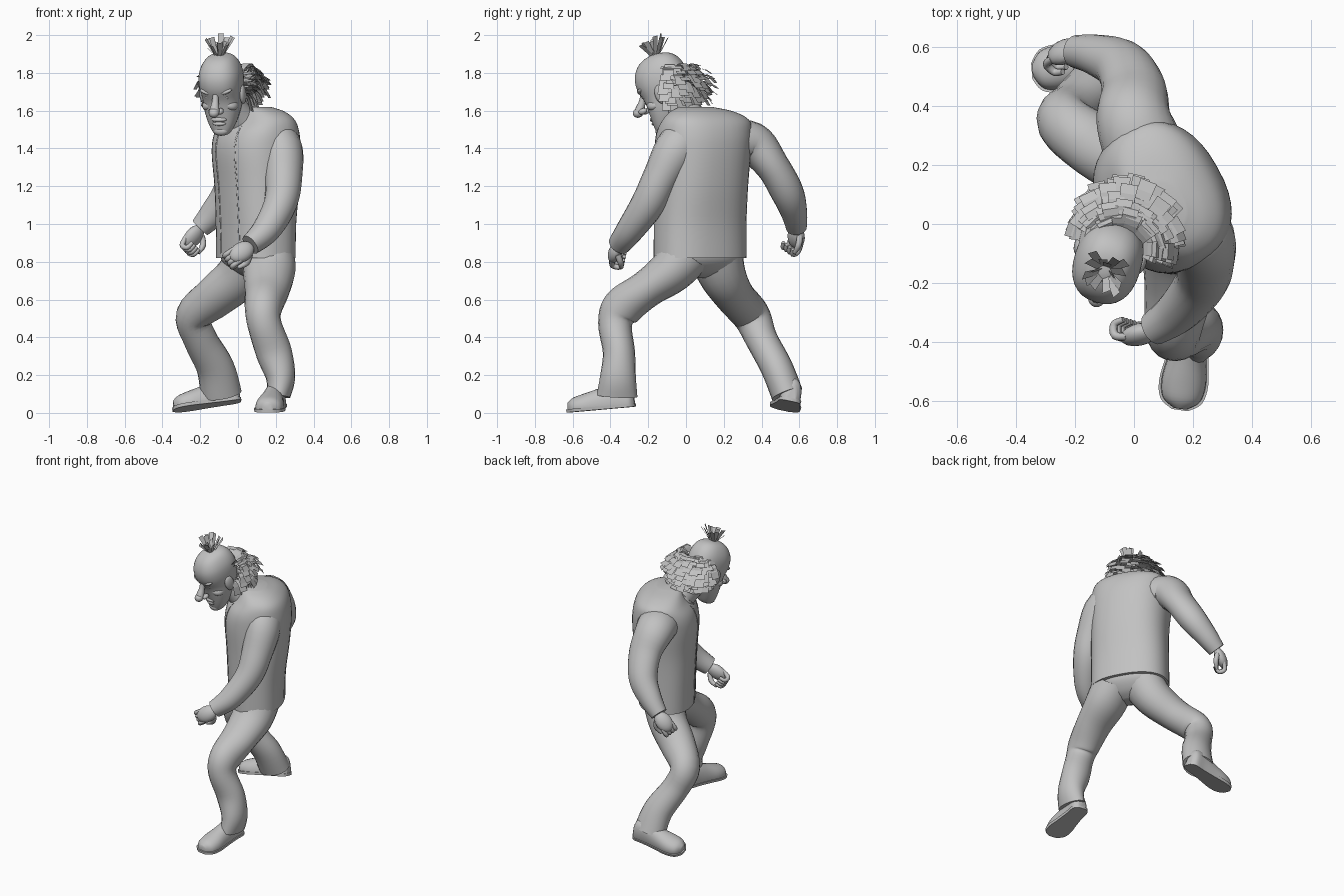
import bpy, bmesh, math, random
from math import sin, cos, pi, radians
from mathutils import Vector, Matrix

random.seed(4)
cube = bpy.data.objects.get("Cube")
if cube:
    bpy.data.objects.remove(cube)

clay = bpy.data.materials.new("clay grey")
clay.use_nodes = True
clay.diffuse_color = (0.54, 0.54, 0.54, 1)
clay.node_tree.nodes["Principled BSDF"].inputs["Base Color"].default_value = clay.diffuse_color


def finish(name, bm, matrix=None, smooth=True):
    bmesh.ops.recalc_face_normals(bm, faces=bm.faces)
    if matrix:
        bm.transform(matrix)
    mesh = bpy.data.meshes.new(name)
    bm.to_mesh(mesh)
    bm.free()
    mesh.materials.append(clay)
    ob = bpy.data.objects.new(name, mesh)
    bpy.context.collection.objects.link(ob)
    if smooth:
        bpy.ops.object.select_all(action='DESELECT')
        ob.select_set(True)
        bpy.context.view_layer.objects.active = ob
        bpy.ops.object.shade_smooth_by_angle(angle=radians(50))
    return ob


def spline(keys, steps=5):
    """Smooth curve through tuples of any length."""
    keys = [Vector(k) for k in keys]
    out = []
    for i in range(len(keys) - 1):
        a, b = keys[max(i - 1, 0)], keys[i]
        c, d = keys[i + 1], keys[min(i + 2, len(keys) - 1)]
        for s in range(steps):
            t = s / steps
            out.append(b + (c - a) * (t / 2) + (a * 2 - b * 5 + c * 4 - d) * (t * t / 2)
                       + (b * 3 - a - c * 3 + d) * (t ** 3 / 2))
    return out + [keys[-1]]


def loft(name, rings, matrix=None):
    """Skin a list of point rings and cap both ends."""
    bm = bmesh.new()
    loops = [[bm.verts.new(p) for p in ring] for ring in rings]
    n = len(loops[0])
    for lo, hi in zip(loops, loops[1:]):
        for i in range(n):
            bm.faces.new((lo[i], lo[(i + 1) % n], hi[(i + 1) % n], hi[i]))
    bm.faces.new(loops[0])
    bm.faces.new(loops[-1])
    return finish(name, bm, matrix)


def tube(name, keys, ref=(1, 0, 0), sides=20, steps=5, matrix=None):
    """Keys are x, y, z, radius along ref, radius across."""
    pts = spline(keys, steps)
    rings = []
    for i, p in enumerate(pts):
        c = Vector(p[:3])
        t = (Vector(pts[min(i + 1, len(pts) - 1)][:3]) - Vector(pts[max(i - 1, 0)][:3])).normalized()
        u = (Vector(ref) - t * t.dot(Vector(ref))).normalized()
        v = t.cross(u)
        rings.append([c + u * cos(a) * p[3] + v * sin(a) * p[4]
                      for a in (2 * pi * k / sides for k in range(sides))])
    return loft(name, rings, matrix)


def ball(name, loc, size, matrix, rot=0):
    bm = bmesh.new()
    bmesh.ops.create_uvsphere(bm, u_segments=18, v_segments=12, radius=1)
    local = Matrix.Translation(loc) @ Matrix.Rotation(rot, 4, 'Y') @ Matrix.Diagonal((*size, 1))
    return finish(name, bm, matrix @ local)


def power(v):
    """Squares off a circle a little."""
    return math.copysign(abs(v) ** .85, v)


# Jacket: stacked rounded rings, twisted away from the front
LEFT, FRONT = Vector((0.49, -0.87, 0)), Vector((-0.87, -0.49, 0))


def body_point(key, a):
    z, cx, cy, w, d = key
    return Vector((cx, cy, z)) + LEFT * power(cos(a)) * w + FRONT * power(sin(a)) * d


torso_keys = spline([(0.82, .095, .075, .255, .18), (1.0, .095, .075, .252, .185),
                     (1.2, .10, .081, .25, .202), (1.38, .096, .088, .256, .214),
                     (1.48, .10, .096, .257, .20), (1.55, .11, .105, .24, .16),
                     (1.595, .105, .085, .175, .12), (1.62, .09, .05, .085, .08)])
angles = [2 * pi * k / 40 for k in range(40)]
loft("jacket", [[body_point(k, a) for a in angles] for k in torso_keys])

# Jacket front edges
for label, ang in (("left", 1.15), ("right", 1.75)):
    edge = [(*body_point(k, ang), .006, .003) for k in torso_keys[:-12]]
    tube("jacket_edge_" + label, edge, LEFT, 8, 1)

# Hips inside the jacket hem
loft("trouser_seat", [[body_point(k, a) for a in angles] for k in spline(
    [(.715, .085, .085, .07, .045), (.745, .09, .085, .16, .10),
     (.81, .095, .077, .225, .155), (.90, .095, .075, .235, .165)])])

# Trouser legs
tube("trouser_leg_left", [(.17, .0, .85, .13, .14), (.165, -.08, .75, .138, .12), (.155, -.21, .655, .12, .10),
                          (.135, -.335, .56, .10, .108), (.14, -.375, .47, .09, .09), (.19, -.355, .32, .095, .085),
                          (.225, -.36, .19, .078, .095), (.215, -.365, .09, .062, .108)])
tube("trouser_leg_right", [(.07, .15, .86, .13, .15), (.005, .195, .725, .125, .125), (-.12, .26, .615, .115, .105),
                           (-.235, .345, .515, .094, .10), (-.2, .40, .39, .09, .085),
                           (-.12, .48, .24, .10, .085), (-.09, .535, .10, .11, .085)])

# Sleeves
tube("sleeve_left", [(.13, .06, 1.45, .11, .11), (.225, -.035, 1.41, .112, .12), (.24, -.13, 1.25, .10, .098),
                     (.225, -.20, 1.11, .088, .09), (.15, -.295, .97, .075, .074), (.065, -.355, .89, .056, .06)])
tube("sleeve_right", [(.05, .21, 1.43, .14, .115), (.0, .35, 1.425, .128, .115), (.0, .455, 1.31, .11, .09),
                      (-.04, .535, 1.17, .095, .087), (-.125, .572, 1.06, .075, .07),
                      (-.2, .585, .98, .055, .055)])


def hand(side, wrist, along, palm):
    """Loose fist: palm, four curled fingers and a thumb."""
    y = Vector(along).normalized()
    x = (Vector(palm) - y * y.dot(Vector(palm))).normalized()
    m = Matrix((x, y, x.cross(y))).transposed().to_4x4()
    m = Matrix.Translation(wrist) @ m @ Matrix.Scale(1.12, 4)
    ball("palm_" + side, (0, .05, 0), (.032, .065, .047), m)
    for i in range(4):
        h = (i - 1.5) * .021
        tube(f"finger_{side}_{i + 1}", [(-.005, .075, h, .012, .012), (.01, .118, h, .013, .013),
             (.045, .115, h, .012, .012), (.05, .08, h, .009, .009)], (0, 0, 1), 8, 4, m)
    t = -1 if side == "left" else 1
    tube("thumb_" + side, [(.01, .02, t * .03, .015, .015), (.035, .05, t * .05, .015, .015),
                           (.05, .095, t * .045, .009, .009)], (0, 0, 1), 8, 4, m)


hand("left", (.065, -.36, .88), (-.8, -.25, -.5), (-.2, .8, -.3))
hand("right", (-.2, .59, .975), (-.55, -.1, -.65), (.5, -.7, -.5))


def shoe(side, matrix):
    """Rounded upper on a slightly wider sole; the toe points along -y."""
    upper, sole = [], []
    for y, w, h in spline([(.115, .025, .07), (.09, .052, .11), (.02, .056, .12), (-.07, .066, .095),
                           (-.15, .076, .075), (-.21, .064, .058), (-.24, .025, .035)], 4):
        upper.append([(w * cos(a), y, .02 + h * max(sin(a), 0) ** .8 - .008 * (sin(a) < 0))
                      for a in (2 * pi * k / 24 for k in range(24))])
        sole.append([(w * 1.06 * sx, y * 1.03, z) for sx, z in
                     ((-1, .003), (1, .003), (1.04, .02), (-1.04, .02))])
    loft("shoe_" + side, upper, matrix)
    loft("sole_" + side, sole, matrix)


shoe("left", Matrix.Translation((.19, -.385, .02)) @ Matrix.Rotation(radians(-8), 4, 'Z')
     @ Matrix.Rotation(radians(5), 4, 'X'))
shoe("right", Matrix.Translation((-.10, .54, .043)) @ Matrix.Rotation(radians(-84), 4, 'Z')
     @ Matrix.Rotation(radians(8), 4, 'X') @ Matrix.Rotation(radians(-12), 4, 'Y'))

# Head, built facing -y, then turned and bowed
TURN = Matrix.Translation((-.083, -.11, 1.715)) @ Matrix.Rotation(radians(-17), 4, 'Z')
HEAD = TURN @ Matrix.Rotation(radians(20), 4, 'X')
rings = []
for z, f, b, w in spline([(-.228, .095, -.05, .022), (-.215, .118, -.02, .046), (-.17, .122, .02, .073),
                          (-.10, .122, .08, .096), (-.03, .125, .125, .105), (.04, .142, .14, .114),
                          (.10, .136, .135, .11), (.15, .106, .112, .089), (.18, .063, .072, .058),
                          (.193, .01, .01, .01)], 4):
    rings.append([(w * power(cos(a)), (b - f) / 2 + (b + f) / 2 * power(sin(a)), z)
                  for a in (2 * pi * k / 32 for k in range(32))])
loft("head", rings, HEAD)
tube("neck", [(.06, .05, 1.5, .11, .10), (0, 0, 1.57, .085, .085), (-.06, -.05, 1.66, .08, .08)])
tube("collar", [(.06, .035, 1.47, .15, .13), (.035, .02, 1.53, .12, .11), (.015, .0, 1.56, .10, .10)])

# Face
tube("nose", [(0, -.115, .03, .016, .016), (0, -.142, -.02, .018, .018), (0, -.176, -.065, .027, .025),
              (0, -.18, -.09, .016, .012)], (1, 0, 0), 14, 4, HEAD)
ball("nose_tip", (0, -.186, -.068), (.028, .027, .025), HEAD)
ball("upper_lip", (0, -.113, -.13), (.044, .02, .014), HEAD)
ball("lower_lip", (0, -.112, -.153), (.038, .02, .012), HEAD)
ball("chin", (0, -.10, -.2), (.042, .027, .026), HEAD)
for label, s in (("left", 1), ("right", -1)):
    ball("nostril_" + label, (s * .025, -.15, -.072), (.017, .024, .016), HEAD)
    ball("eye_" + label, (s * .047, -.104, -.008), (.02, .018, .012), HEAD)
    ball("brow_" + label, (s * .048, -.112, .024), (.042, .024, .013), HEAD, -s * .3)
    ball("cheek_" + label, (s * .056, -.065, -.06), (.045, .046, .03), HEAD, s * .5)
    ball("ear_" + label, (s * .11, .0, -.03), (.017, .034, .052), HEAD)


def strip(bm, root, tip, width, droop=0, segs=4):
    """One flat lock of hair bending as it leaves the scalp."""
    across = (tip - root).cross(Vector((0, 0, 1))).normalized() * width / 2
    prev = None
    for s in range(segs + 1):
        t = s / segs
        p = root.lerp(tip, t) + Vector((0, 0, droop * (t - 2 * t ** 3)))
        pair = [bm.verts.new(p - across * (1 + .4 * t)), bm.verts.new(p + across * (1 + .4 * t))]
        if prev:
            bm.faces.new((prev[0], prev[1], pair[1], pair[0]))
        prev = pair


# Hair fringe: locks reaching from the scalp to a rounded outer shell
bm = bmesh.new()
centre, scalp, shell = Vector((.03, .05, .035)), Vector((.115, .09, .08)), Vector((.205, .245, .14))
for row in range(7):
    for k in range(19):
        a = radians(2 + 176 * k / 18 + random.uniform(-4, 4))
        e = radians(52 - 17 * row + random.uniform(-5, 5))
        ray = Vector((cos(a) * cos(e), sin(a) * cos(e), sin(e)))
        tip = centre + ray * shell * random.uniform(.85, 1.03)
        strip(bm, centre + ray * scalp, tip, .042, random.uniform(.02, .05))
finish("hair_fringe", bm, TURN, False)

# Topknot: a fan of short flat locks
bm = bmesh.new()
for k in range(16):
    a = 2 * pi * k / 16
    lean = (.25, .55, .9, .65)[k % 4]
    out = Vector((cos(a) * lean, sin(a) * lean + .25, 1)).normalized()
    root = Vector((.015 * cos(a), .01 + .015 * sin(a), .178))
    strip(bm, root, root + out * random.uniform(.075, .12), .022, segs=2)
finish("topknot", bm, HEAD, False)
